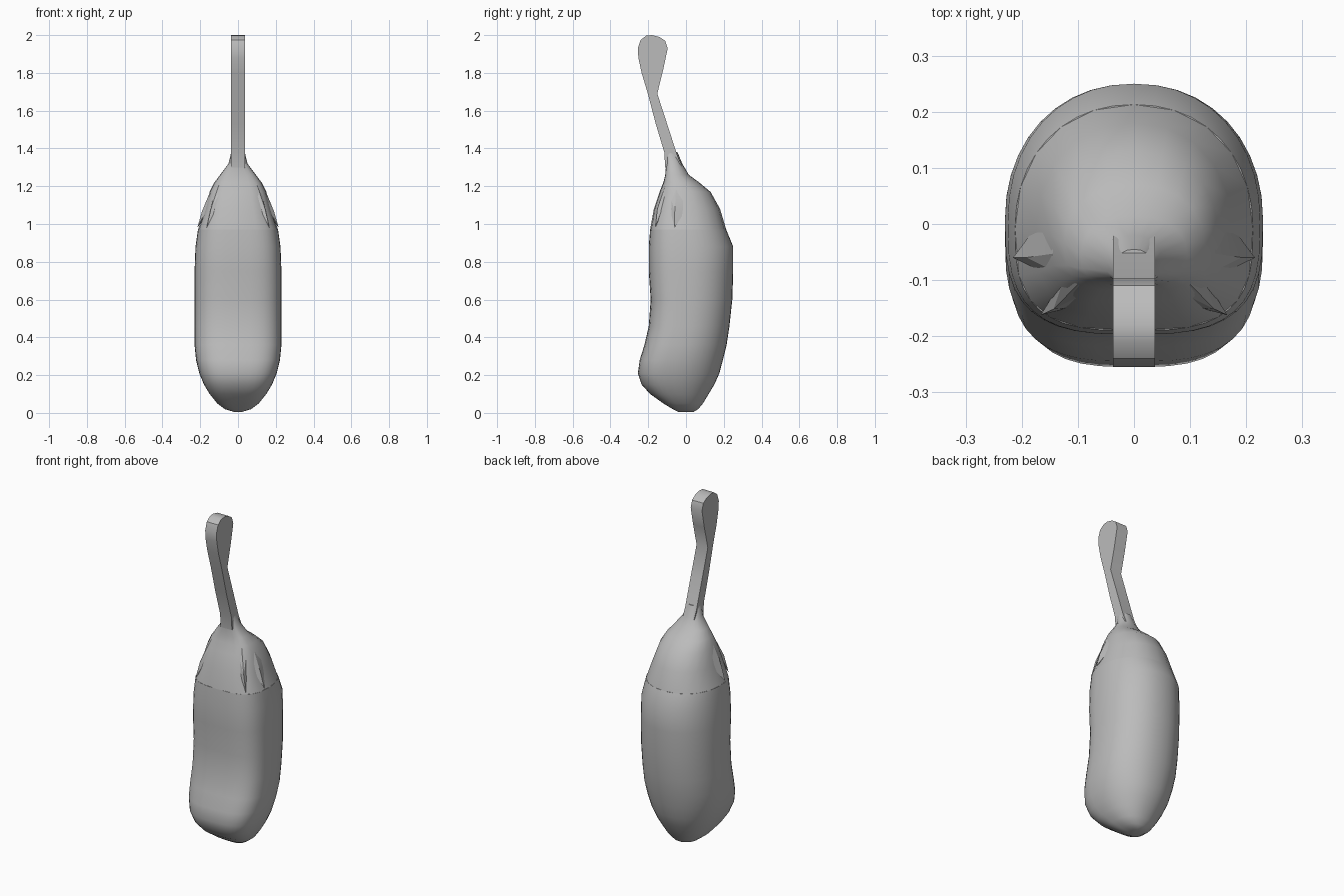
import bpy, bmesh, math
from mathutils import Vector

cube = bpy.data.objects.get("Cube")
if cube:
    bpy.data.objects.remove(cube, do_unlink=True)

grey = bpy.data.materials.new("plain grey")
grey.use_nodes = True
colour = (0.5, 0.5, 0.5, 1)
grey.diffuse_color = colour
grey.node_tree.nodes["Principled BSDF"].inputs["Base Color"].default_value = colour


def make_object(name, bm, angle):
    bmesh.ops.recalc_face_normals(bm, faces=bm.faces[:])
    mesh = bpy.data.meshes.new(name)
    bm.to_mesh(mesh)
    bm.free()
    mesh.materials.append(grey)
    obj = bpy.data.objects.new(name, mesh)
    bpy.context.collection.objects.link(obj)
    bpy.ops.object.select_all(action="DESELECT")
    obj.select_set(True)
    bpy.context.view_layer.objects.active = obj
    bpy.ops.object.shade_smooth_by_angle(angle=math.radians(angle))
    return obj


# Height, half width, front y, back y
BODY = [(0.005, 0.02, -0.04, 0.04), (0.02, 0.07, -0.07, 0.065),
        (0.05, 0.11, -0.12, 0.09), (0.10, 0.15, -0.19, 0.12),
        (0.15, 0.18, -0.235, 0.15), (0.21, 0.205, -0.255, 0.177),
        (0.28, 0.222, -0.245, 0.195), (0.36, 0.23, -0.22, 0.215),
        (0.46, 0.23, -0.197, 0.23), (0.60, 0.23, -0.187, 0.245),
        (0.75, 0.23, -0.197, 0.25), (0.88, 0.225, -0.197, 0.25),
        (0.97, 0.212, -0.19, 0.213)]
CAP = [(0.97, 0.212, -0.19, 0.213), (1.08, 0.175, -0.17, 0.18),
       (1.17, 0.15, -0.14, 0.13), (1.22, 0.125, -0.12, 0.07),
       (1.26, 0.095, -0.11, 0.015), (1.32, 0.05, -0.105, -0.02),
       (1.38, 0.036, -0.11, -0.045)]


def ring_point(ring, angle):
    """Round at the back, squarer and flatter at the front."""
    z, half, front, back = ring
    c, s = math.cos(angle), math.sin(angle)
    mid = front + (back - front) * 0.45
    power = 0.66 if s < 0 else 0.93
    x = half * math.copysign(abs(c) ** power, c)
    depth = (back - mid) if s > 0 else (mid - front)
    return Vector((x, mid + depth * math.copysign(abs(s) ** power, s), z))


def loft(name, rings, sides, angle):
    bm = bmesh.new()
    loops = [[bm.verts.new(ring_point(r, math.tau * i / sides))
              for i in range(sides)] for r in rings]
    for low, high in zip(loops, loops[1:]):
        for i in range(sides):
            j = (i + 1) % sides
            bm.faces.new((low[i], low[j], high[j], high[i]))
    bm.faces.new(loops[0])
    bm.faces.new(loops[-1])
    return make_object(name, bm, angle)


loft("fruit_body", BODY, 40, 45)
loft("cap", CAP, 20, 30)


def surface(angle, z, scale):
    """Point on the fruit at a height, pushed out sideways by scale."""
    rings = BODY + CAP[1:]
    for a, b in zip(rings, rings[1:]):
        if a[0] <= z <= b[0]:
            t = (z - a[0]) / (b[0] - a[0])
            p = ring_point([m + (n - m) * t for m, n in zip(a, b)],
                           math.radians(angle))
            return Vector((p.x * scale, p.y * scale, z))


# Pointed leaves of the cap
def sepal(name, angle, spread, top, tip):
    mid = (top + tip) / 2
    bm = bmesh.new()
    corners = [surface(angle - spread, top, 0.97), surface(angle, top + 0.03, 1.0),
               surface(angle + spread, top, 0.97), surface(angle + spread * 0.6, mid, 0.98),
               surface(angle, tip, 1.04), surface(angle - spread * 0.6, mid, 0.98)]
    rim = [bm.verts.new(p) for p in corners]
    ridge = bm.verts.new(surface(angle, mid, 1.07))
    inside = bm.verts.new(surface(angle, mid, 0.85))
    for i in range(6):
        j = (i + 1) % 6
        bm.faces.new((rim[i], rim[j], ridge))
        bm.faces.new((rim[j], rim[i], inside))
    make_object(name, bm, 15)


for side, sign in (("left", 1), ("right", -1)):
    def turn(a): return 90 + sign * (a - 90)
    sepal(side + "_front_sepal", turn(-48), 14, 1.18, 0.98)
    sepal(side + "_side_sepal", turn(-8), 15, 1.15, 0.98)

# Flat-sided stem with a rounded club end
outline = [(-0.11, 1.30), (-0.115, 1.38), (-0.16, 1.53), (-0.202, 1.69),
           (-0.235, 1.80), (-0.252, 1.88), (-0.255, 1.93), (-0.24, 1.975),
           (-0.21, 1.997), (-0.18, 2.0), (-0.14, 1.99), (-0.11, 1.97),
           (-0.097, 1.93), (-0.12, 1.82), (-0.152, 1.69), (-0.10, 1.53),
           (-0.045, 1.36), (0.0, 1.26)]
bm = bmesh.new()
face = bm.faces.new([bm.verts.new((-0.037, y, z)) for y, z in outline])
side = bmesh.ops.extrude_face_region(bm, geom=[face])
bmesh.ops.translate(bm, vec=(0.074, 0, 0),
                    verts=[g for g in side["geom"] if isinstance(g, bmesh.types.BMVert)])
make_object("stem", bm, 35)
